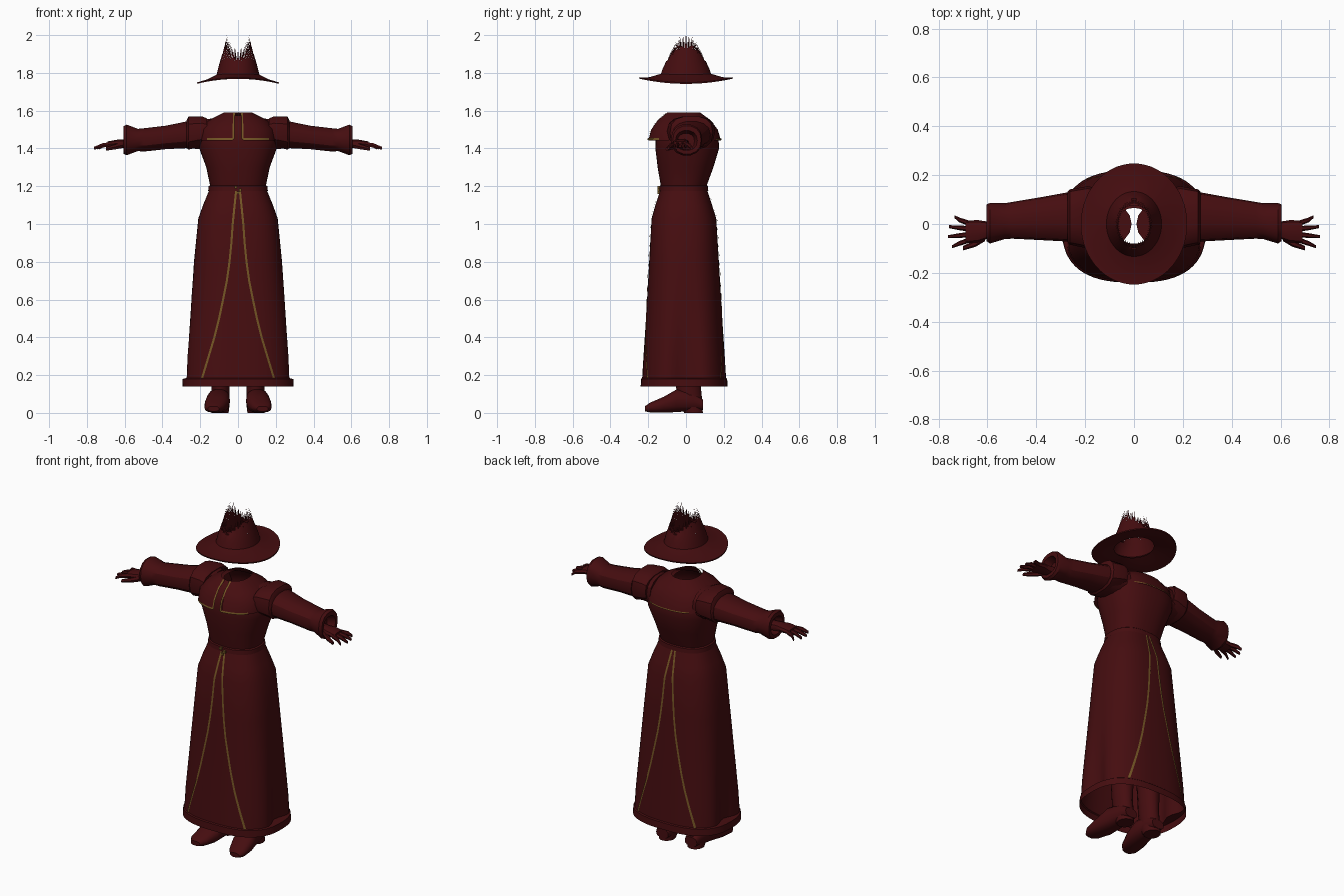
import bpy, bmesh, math
from math import sin, cos, pi, tau

cube = bpy.data.objects.get("Cube")
if cube:
    bpy.data.objects.remove(cube)


def material(name, color):
    m = bpy.data.materials.new(name)
    m.use_nodes = True
    m.diffuse_color = (*color, 1)
    bsdf = m.node_tree.nodes["Principled BSDF"]
    bsdf.inputs["Base Color"].default_value = (*color, 1)
    bsdf.inputs["Roughness"].default_value = 0.9
    return m


MAROON = material("dark maroon cloth", (0.060, 0.004, 0.005))
GOLD = material("dull gold trim", (0.17, 0.09, 0.018))


def finish(name, bm, mat=MAROON, angle=40):
    bmesh.ops.recalc_face_normals(bm, faces=bm.faces)
    me = bpy.data.meshes.new(name)
    bm.to_mesh(me)
    bm.free()
    ob = bpy.data.objects.new(name, me)
    bpy.context.collection.objects.link(ob)
    me.materials.append(mat)
    bpy.ops.object.select_all(action='DESELECT')
    ob.select_set(True)
    bpy.context.view_layer.objects.active = ob
    bpy.ops.object.shade_smooth_by_angle(angle=math.radians(angle))
    return ob


def power(v, p):
    return math.copysign(abs(v) ** (2 / p), v)


def skin(bm, rings, caps=(False, False)):
    """Join rings of points into a tube."""
    rows = [[bm.verts.new(c) for c in ring] for ring in rings]
    n = len(rows[0])
    for a, b in zip(rows, rows[1:]):
        for i in range(n):
            bm.faces.new((a[i], a[(i + 1) % n], b[(i + 1) % n], b[i]))
    for cap, row in zip(caps, (rows[0], rows[-1])):
        if cap:
            bm.faces.new(row)
    return rows


def tube(bm, axis, sections, n=16, p=2.0, s=1, caps=(True, True)):
    """sections: position along axis, then min and max of the two other axes."""
    rings = []
    for t, u0, u1, v0, v1 in sections:
        ring = []
        for i in range(n):
            a = tau * i / n
            u = (u0 + u1) / 2 + (u1 - u0) / 2 * power(cos(a), p)
            v = (v0 + v1) / 2 + (v1 - v0) / 2 * power(sin(a), p)
            x, y, z = {'x': (t, u, v), 'y': (u, t, v), 'z': (u, v, t)}[axis]
            ring.append((s * x, y, z))
        rings.append(ring)
    skin(bm, rings, caps)


def at_height(profile, z):
    """Half width, front and back of a garment profile at a height."""
    for a, b in zip(profile, profile[1:]):
        if a[0] <= z <= b[0]:
            f = (z - a[0]) / (b[0] - a[0])
            return [a[k] + f * (b[k] - a[k]) for k in (1, 2, 3)]
    return profile[0][1:] if z < profile[0][0] else profile[-1][1:]


def garment(bm, profile, p, n=64):
    tube(bm, 'z', [(z, -w, w, f, b) for z, w, f, b in profile], n, p, caps=(False, False))


def trim(name, profile, p, path, side, width=0.011):
    """Thin gold band laid on a garment, mirrored left and right."""
    bm = bmesh.new()
    for s in (1, -1):
        rows = []
        for i, (x, z) in enumerate(path):
            x0, z0 = path[max(i - 1, 0)]
            x1, z1 = path[min(i + 1, len(path) - 1)]
            d = math.hypot(x1 - x0, z1 - z0)
            nx, nz = (z1 - z0) / d * width / 2, -(x1 - x0) / d * width / 2
            row = []
            for k in (-1, 1):
                px, pz = x + k * nx, z + k * nz
                w, f, b = at_height(profile, pz)
                ry = (b - f) / 2 * max(0, 1 - abs(px / w) ** p) ** (1 / p)
                row.append(bm.verts.new((s * px, (f + b) / 2 + side * (ry + 0.005), pz)))
            rows.append(row)
        for a, b in zip(rows, rows[1:]):
            bm.faces.new((a[0], a[1], b[1], b[0]))
    return finish(name, bm, GOLD)


def resample(pts, k=8):
    out = []
    for a, b in zip(pts, pts[1:]):
        out += [(a[0] + (b[0] - a[0]) * i / k, a[1] + (b[1] - a[1]) * i / k) for i in range(k)]
    return out + [pts[-1]]


# Long skirt, with side folds pulled in above the hem
SKIRT = [(0.14, 0.295, -0.24, 0.22), (0.18, 0.293, -0.238, 0.218), (0.185, 0.288, -0.232, 0.212),
         (0.3, 0.282, -0.225, 0.205), (0.45, 0.268, -0.215, 0.195), (0.6, 0.253, -0.206, 0.186),
         (0.8, 0.233, -0.195, 0.174), (1.03, 0.21, -0.182, 0.16), (1.1, 0.185, -0.162, 0.138),
         (1.18, 0.152, -0.136, 0.112)]
bm = bmesh.new()
garment(bm, SKIRT, 2.6)
for v in bm.verts:
    if 0.182 < v.co.z < 0.7:
        fade = 1 - (v.co.z - 0.18) / 0.52
        v.co.x *= 1 - 0.16 * fade * math.exp(-(v.co.y / 0.07) ** 2)
finish("skirt", bm)
EDGE = resample([(0.19, 0.185), (0.158, 0.29), (0.125, 0.4), (0.1, 0.5), (0.079, 0.6), (0.059, 0.7),
                 (0.045, 0.8), (0.035, 0.9), (0.028, 1.0), (0.018, 1.1), (0.01, 1.175)], 4)
trim("skirt_front_trim", SKIRT, 2.6, EDGE, -1)
trim("skirt_back_trim", SKIRT, 2.6, EDGE, 1)

# Coat bodice
TORSO = [(1.175, 0.158, -0.142, 0.118), (1.2, 0.156, -0.14, 0.116), (1.205, 0.148, -0.134, 0.11),
         (1.3, 0.168, -0.15, 0.145), (1.4, 0.205, -0.162, 0.175), (1.46, 0.215, -0.16, 0.172),
         (1.52, 0.19, -0.14, 0.145), (1.555, 0.14, -0.11, 0.105), (1.575, 0.065, -0.08, 0.065)]
bm = bmesh.new()
garment(bm, TORSO, 2.4, 40)
finish("bodice", bm)

# Waist knot
bm = bmesh.new()
for x, z in ((-0.012, 1.195), (0.012, 1.18), (0.0, 1.165)):
    bmesh.ops.create_cube(bm, size=0.014)
    bmesh.ops.translate(bm, vec=(x, -0.145, z), verts=bm.verts[-8:])
finish("waist_knot", bm, GOLD)

# Shoulder cape, split at the front
CAPE = [(1.443, 0.205, -0.2, 0.185), (1.5, 0.2, -0.185, 0.168), (1.55, 0.155, -0.15, 0.13),
        (1.59, 0.075, -0.1, 0.075)]
bm = bmesh.new()
garment(bm, CAPE, 2.4, 64)
split = [f for f in bm.faces if abs(f.calc_center_median().x) < 0.02 and f.calc_center_median().y < 0]
bmesh.ops.delete(bm, geom=split, context='FACES')
finish("shoulder_cape", bm)
trim("cape_front_trim", CAPE, 2.4,
     resample([(0.022, 1.588), (0.024, 1.45)], 12), -1, 0.01)
trim("cape_hem_trim", CAPE, 2.4, resample([(0.024, 1.449), (0.165, 1.449)], 12), -1, 0.01)
trim("cape_back_hem_trim", CAPE, 2.4, resample([(0.0, 1.449), (0.13, 1.449)], 12), 1, 0.006)

for side, s in (("left", 1), ("right", -1)):
    # Sleeve with flared cuff
    bm = bmesh.new()
    tube(bm, 'x', [(0.14, -0.08, 0.14, 1.39, 1.56), (0.27, -0.072, 0.13, 1.4, 1.545),
                   (0.38, -0.066, 0.11, 1.395, 1.522), (0.5, -0.06, 0.09, 1.382, 1.508),
                   (0.53, -0.062, 0.085, 1.385, 1.505), (0.59, -0.08, 0.086, 1.362, 1.528),
                   (0.605, -0.07, 0.08, 1.37, 1.52), (0.605, -0.055, 0.06, 1.39, 1.495),
                   (0.56, -0.045, 0.045, 1.395, 1.48)], 14, 2.3, s)
    finish(side + "_sleeve", bm, angle=30)

    # Shoulder flap
    bm = bmesh.new()
    tube(bm, 'x', [(0.165, -0.1, 0.15, 1.42, 1.56), (0.19, -0.1, 0.155, 1.41, 1.572),
                   (0.262, -0.085, 0.142, 1.392, 1.572), (0.272, -0.075, 0.132, 1.4, 1.55)], 14, 2.6, s)
    finish(side + "_shoulder_flap", bm, angle=30)

    # Gloved hand with fingers and thumb
    bm = bmesh.new()
    tube(bm, 'x', [(0.54, -0.05, 0.02, 1.4, 1.45), (0.6, -0.06, 0.01, 1.4, 1.45),
                   (0.64, -0.075, 0.016, 1.405, 1.447), (0.69, -0.078, 0.014, 1.405, 1.438)], 10, 2.4, s)
    for i, tip in enumerate((0.745, 0.762, 0.758, 0.735)):
        y = -0.066 + i * 0.023
        spread = (i - 1.5) * 0.009
        tube(bm, 'x', [(0.675, y - 0.011, y + 0.011, 1.407, 1.435),
                       (0.715, y + spread - 0.01, y + spread + 0.01, 1.404, 1.43),
                       (tip, y + 2 * spread - 0.006, y + 2 * spread + 0.006, 1.393, 1.41)], 6, 2, s)
    for j in range(1):
        tube(bm, 'x', [(0.61, -0.07, -0.035, 1.4, 1.435), (0.65, -0.094, -0.066, 1.393, 1.423),
                       (0.7, -0.108, -0.09, 1.387, 1.407)], 6, 2, s)
    finish(side + "_hand", bm)

    # Leg and boot
    bm = bmesh.new()
    tube(bm, 'z', [(0.0, 0.05, 0.14, -0.01, 0.09), (0.04, 0.045, 0.14, -0.04, 0.09),
                   (0.14, 0.045, 0.14, -0.055, 0.08), (0.3, 0.035, 0.15, -0.06, 0.08),
                   (0.45, 0.03, 0.15, -0.06, 0.07), (0.8, 0.01, 0.16, -0.08, 0.08)], 14, 2, s)
    finish(side + "_leg", bm)
    bm = bmesh.new()
    tube(bm, 'y', [(0.09, 0.055, 0.135, 0.015, 0.07), (0.04, 0.045, 0.145, 0.01, 0.11),
                   (-0.05, 0.042, 0.165, 0.003, 0.125), (-0.12, 0.048, 0.178, 0.0, 0.085),
                   (-0.19, 0.075, 0.178, 0.002, 0.055), (-0.218, 0.1, 0.16, 0.008, 0.035)], 14, 2.5, s)
    finish(side + "_boot", bm)

# Hat brim, drooping at the sides, and crown
N = 56


def hat_ring(rx, ry, z, droop=0.0):
    return [(rx * cos(tau * i / N), ry * sin(tau * i / N), z - droop * cos(tau * i / N) ** 2)
            for i in range(N)]


bm = bmesh.new()
rows = skin(bm, [hat_ring(0.1, 0.118, 1.782, 0.005), hat_ring(0.16, 0.19, 1.768, 0.012),
                 hat_ring(0.218, 0.246, 1.769, 0.027), hat_ring(0.218, 0.248, 1.776, 0.027),
                 hat_ring(0.165, 0.195, 1.777, 0.012), hat_ring(0.113, 0.133, 1.795, 0.004),
                 hat_ring(0.105, 0.122, 1.825), hat_ring(0.095, 0.105, 1.862)])
# Torn top: a ring of shreds, tallest on the left and right
for i in range(N):
    a = tau * (i + 0.5) / N
    side = abs(cos(a)) ** 1.5
    ragged = 0.014 * ((i * 5) % 4 - 1.5) / 1.5
    low, high = rows[-1][i], rows[-1][(i + 1) % N]
    mid_z = 1.862 + 0.068 * side
    shrink = 0.94 - 0.16 * side
    m = [bm.verts.new((v.co.x * shrink, v.co.y * shrink, mid_z)) for v in (low, high)]
    bm.faces.new((low, high, m[1], m[0]))
    lean = 0.75 - 0.13 * side
    top = min(2.0, 1.905 + 0.09 * side + ragged)
    tip = bm.verts.new((0.095 * cos(a) * lean, 0.105 * sin(a) * lean, top))
    bm.faces.new((m[0], m[1], tip))
finish("torn_hat", bm, angle=50)
